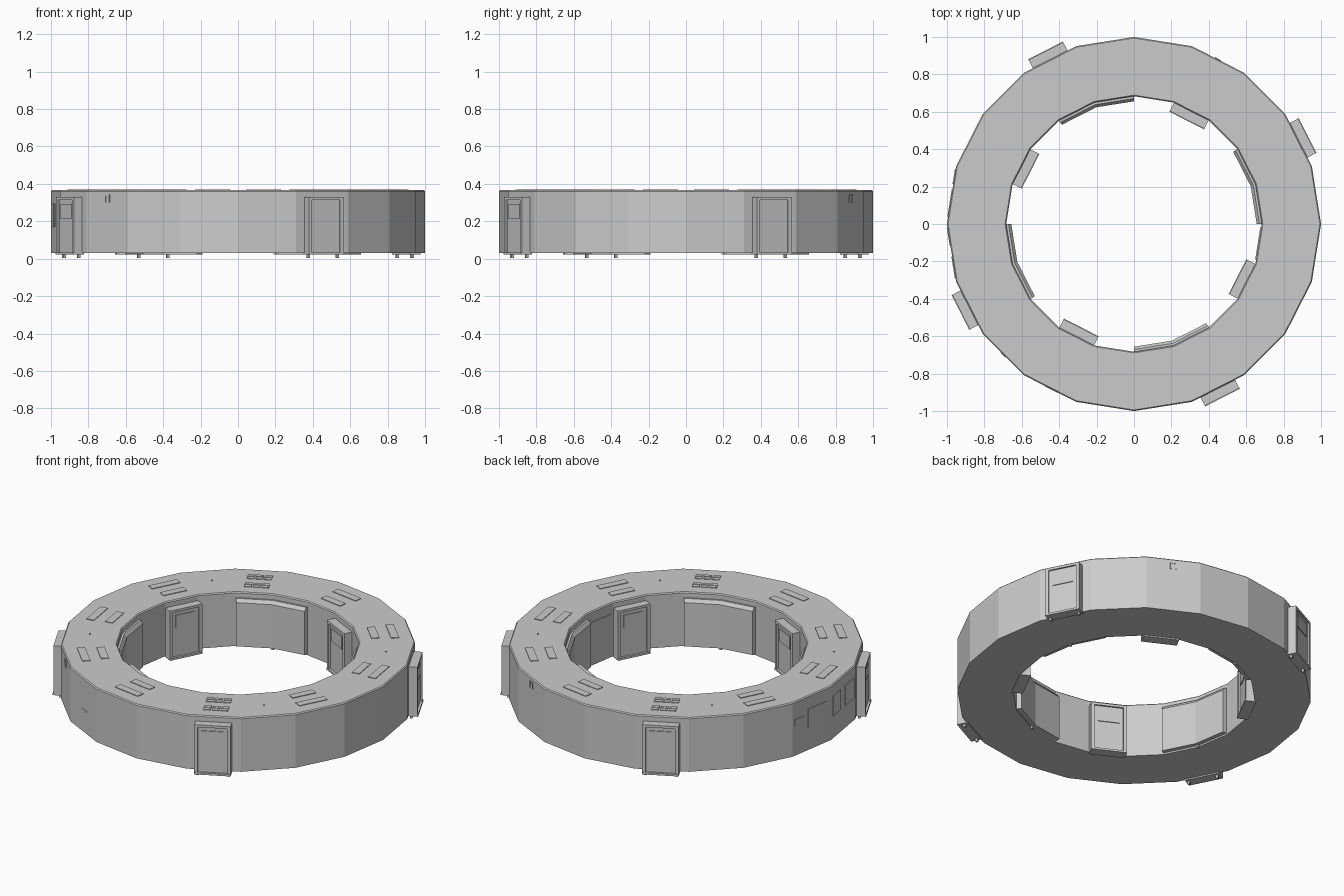
import bpy, bmesh, math
from mathutils import Vector

if "Cube" in bpy.data.objects:
    bpy.data.objects.remove(bpy.data.objects["Cube"])

SIDES = 20
STEP = 2 * math.pi / SIDES
R_OUT, R_IN = 1.0, 0.683
A_OUT, A_IN = R_OUT * math.cos(STEP / 2), R_IN * math.cos(STEP / 2)
TOP, BASE = 0.366, 0.03


def finish(bm, name):
    bmesh.ops.recalc_face_normals(bm, faces=bm.faces)
    mesh = bpy.data.meshes.new(name)
    bm.to_mesh(mesh)
    bm.free()
    obj = bpy.data.objects.new(name, mesh)
    bpy.context.collection.objects.link(obj)
    return obj


def sweep(name, profile, first=0, count=SIDES):
    """Sweep a closed (radius, z) profile over a number of ring sides."""
    bm = bmesh.new()
    closed = count == SIDES
    rings = []
    for i in range(count if closed else count + 1):
        a = (first + i) * STEP
        rings.append([bm.verts.new((r * math.cos(a), r * math.sin(a), z)) for r, z in profile])
    n = len(profile)
    for i in range(count):
        p, q = rings[i], rings[(i + 1) % len(rings)]
        for j in range(n):
            k = (j + 1) % n
            bm.faces.new((p[j], q[j], q[k], p[k]))
    if not closed:
        bm.faces.new(rings[0])
        bm.faces.new(rings[-1])
    return finish(bm, name)


def boxes(name, deg, parts):
    """Boxes (r0, r1, t0, t1, z0, z1) in radial/tangent/height axes at an azimuth."""
    a = math.radians(deg)
    n, t = Vector((math.cos(a), math.sin(a), 0)), Vector((-math.sin(a), math.cos(a), 0))
    bm = bmesh.new()
    for r0, r1, t0, t1, z0, z1 in parts:
        for v in bmesh.ops.create_cube(bm, size=1)["verts"]:
            c = v.co
            v.co = (n * (r0 if c.x < 0 else r1) + t * (t0 if c.y < 0 else t1)
                    + Vector((0, 0, z0 if c.z < 0 else z1)))
    return finish(bm, name)


def door(name, deg, wall, s):
    """Framed door with window and two feet; s=1 faces outward, -1 inward."""
    b = wall - s * 0.01
    f, p = wall + s * 0.05, wall + s * 0.04
    parts = [
        (b, f, -0.104, -0.084, 0.03, 0.33),
        (b, f, 0.084, 0.104, 0.03, 0.33),
        (b, f, -0.084, 0.084, 0.315, 0.33),
        (b, f + s * 0.004, -0.104, 0.104, 0.022, 0.034),
        (b, p, -0.084, 0.084, 0.034, 0.315),
        (p, p + s * 0.005, -0.063, 0.063, 0.215, 0.292),
    ]
    if s > 0:
        for x in (-0.094, 0.08):
            parts.append((wall + 0.005, wall + 0.02, x, x + 0.014, 0.004, 0.024))
    # order radial limits
    parts = [(min(q[0], q[1]), max(q[0], q[1])) + q[2:] for q in parts]
    boxes(name, deg, parts)


# main ring body
sweep("ring_body", [(R_OUT, BASE), (R_OUT, TOP - 0.006), (R_OUT - 0.006, TOP),
                    (R_IN + 0.006, TOP), (R_IN, TOP - 0.006), (R_IN, BASE)])

for k in range(4):
    # doors on both walls
    door(f"outer_door_{k}", 27 + 90 * k, A_OUT, 1)
    door(f"inner_door_{k}", 63 + 90 * k, A_IN, -1)
    # wide bent panels inside, each over two sides, with a bevelled rim
    sweep(f"inner_panel_{k}", [(R_IN + 0.01, 0.04), (R_IN - 0.027, 0.04), (R_IN - 0.027, 0.312),
                               (R_IN - 0.012, 0.332), (R_IN + 0.01, 0.332)], 5 * k, 2)
    boxes(f"panel_peg_{k}", 18 + 90 * k, [(R_IN - 0.012, R_IN + 0.002, -0.007, 0.007, 0.023, 0.042)])

# raised roof plates: two per bay, split into small cells over two bays
for k in range(10):
    deg = 9 + 36 * k
    parts = []
    for r, half in ((0.775, 0.075), (0.885, 0.09)):
        if deg in (117, 297):
            cw = 0.15 / 3
            for i in range(3):
                for j in (-1, 1):
                    x = (i - 1) * cw
                    y = r + j * 0.015
                    parts.append((y - 0.012, y + 0.012, x - 0.021, x + 0.021, TOP - 0.003, TOP + 0.004))
        else:
            parts.append((r - 0.023, r + 0.023, -half, half, TOP - 0.003, TOP + 0.004))
    boxes(f"roof_plates_{k}", deg, parts)
for deg in (27, 135, 207, 315):
    boxes(f"roof_stud_{deg}", deg, [(0.84, 0.85, -0.005, 0.005, TOP - 0.003, TOP + 0.004)])

# outer wall windows
w0, w1 = A_OUT - 0.005, A_OUT + 0.004
boxes("outer_windows_a", 171, [(w0, w1, -0.14, -0.06, 0.215, 0.255), (w0, w1, -0.03, 0.12, 0.17, 0.285)])
boxes("outer_windows_b", 189, [(w0, w1, -0.135, -0.04, 0.17, 0.295), (w0, w1, 0.02, 0.135, 0.17, 0.295)])
# inner wall window
boxes("inner_window", 351, [(A_IN - 0.005, A_IN + 0.005, -0.085, 0.09, 0.15, 0.30)])
# service hatch and small wall hooks
boxes("service_hatch", 243, [(w0, A_OUT + 0.002, -0.03, 0.05, 0.09, 0.17)])
for deg in (225, 63):
    boxes(f"wall_hook_{deg}", deg, [
        (w0, w1, -0.018, -0.012, 0.30, 0.34),
        (w0, w1, 0.012, 0.018, 0.30, 0.34),
        (w0, w1, -0.018, 0.018, 0.336, 0.342),
    ])
